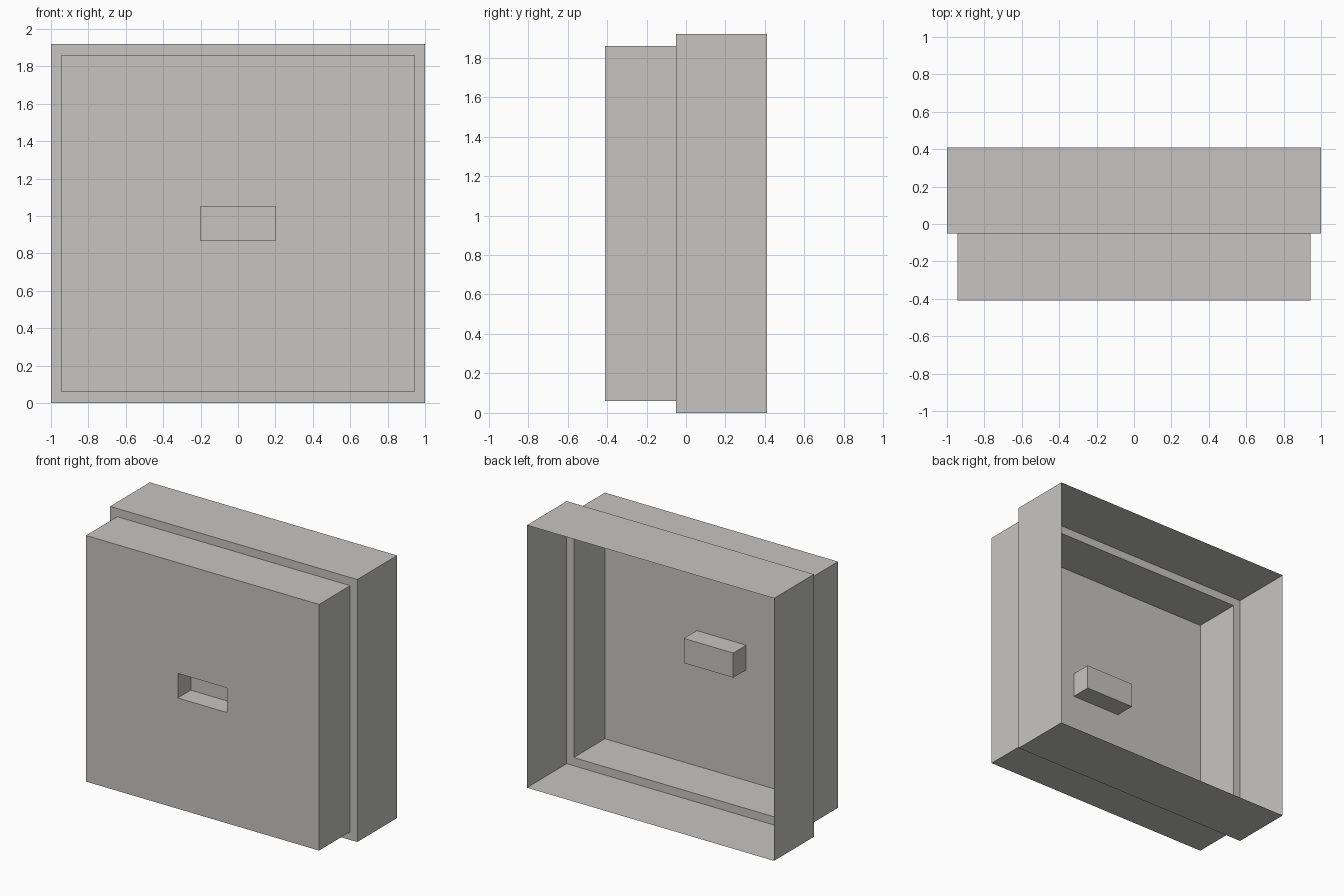
import bpy, bmesh

if "Cube" in bpy.data.objects:
    bpy.data.objects.remove(bpy.data.objects["Cube"])

# Single warm grey finish
grey = bpy.data.materials.new("warm_grey")
grey.diffuse_color = (0.565, 0.558, 0.546, 1.0)
grey.use_nodes = True
grey.node_tree.nodes["Principled BSDF"].inputs["Base Color"].default_value = grey.diffuse_color

MID_Z = 0.96


def stepped_shell(name, sections, cap):
    """Join rectangular sections (half width, half height, y), back to front."""
    bm = bmesh.new()
    rings = []
    for hx, hz, y in sections:
        rings.append([bm.verts.new((sx * hx, y, MID_Z + sz * hz))
                      for sx, sz in ((-1, -1), (1, -1), (1, 1), (-1, 1))])
    for a, b in zip(rings, rings[1:]):
        for i in range(4):
            j = (i + 1) % 4
            bm.faces.new((a[i], a[j], b[j], b[i]))
    if cap:
        bm.faces.new(rings[-1])
    mesh = bpy.data.meshes.new(name)
    bm.to_mesh(mesh)
    bm.free()
    mesh.materials.append(grey)
    obj = bpy.data.objects.new(name, mesh)
    bpy.context.collection.objects.link(obj)
    return obj


# Thin open-backed casing: wide rear frame, step, narrower front, central recess
stepped_shell("open_back_casing", [
    (1.00, 0.96, 0.41),    # open rear rim
    (1.00, 0.96, -0.05),   # front of the wide frame
    (0.943, 0.90, -0.05),  # inner edge of the step
    (0.943, 0.90, -0.41),  # front panel rim
    (0.20, 0.09, -0.41),   # recess opening
    (0.20, 0.09, -0.26),   # recess floor
], cap=True)
